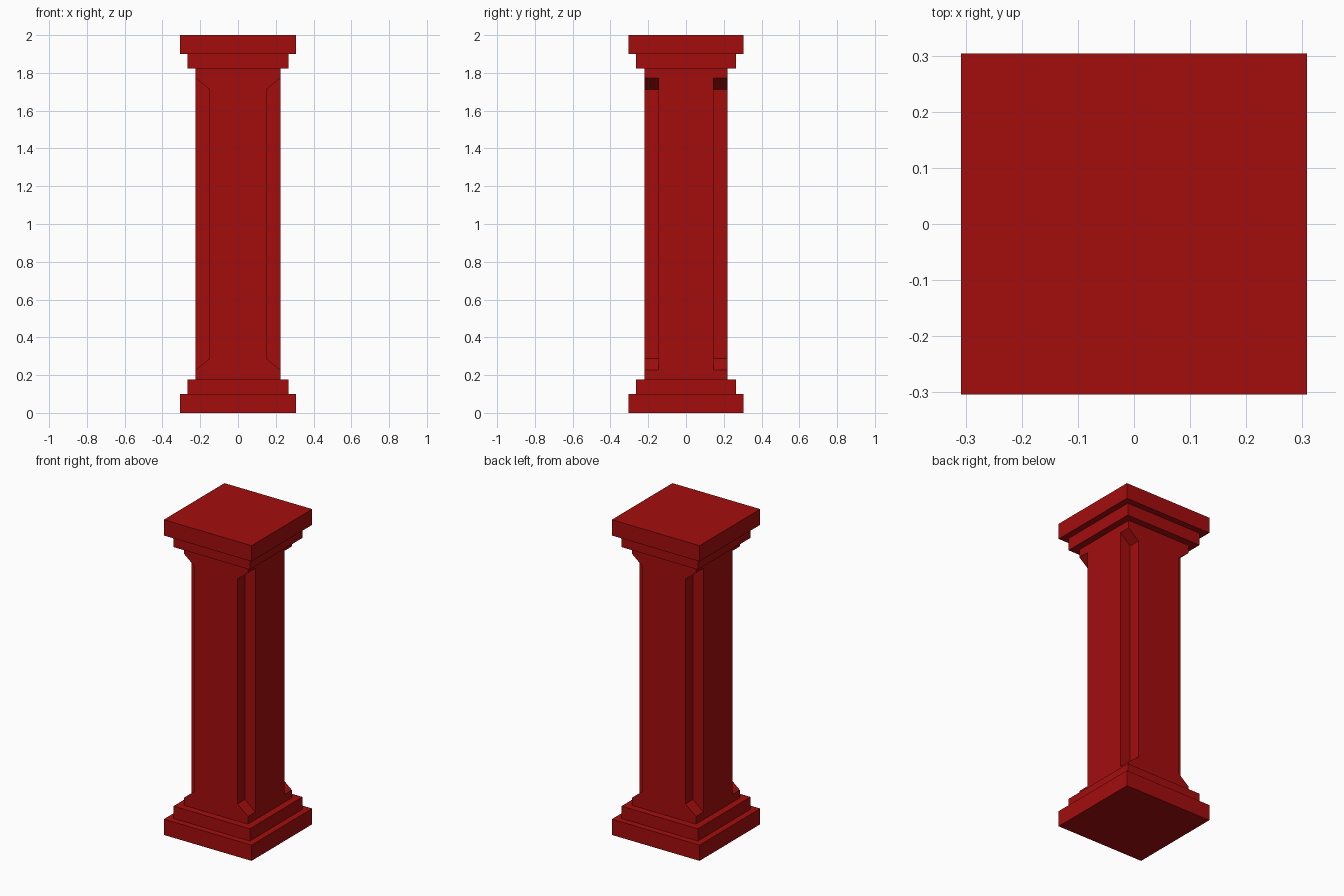
import bpy, bmesh

if "Cube" in bpy.data.objects:
    bpy.data.objects.remove(bpy.data.objects["Cube"])

red = bpy.data.materials.new("red")
red.diffuse_color = (0.37, 0.004, 0.004, 1)
red.use_nodes = True
red.node_tree.nodes["Principled BSDF"].inputs["Base Color"].default_value = red.diffuse_color


def make_object(name, bm):
    bmesh.ops.recalc_face_normals(bm, faces=bm.faces)
    mesh = bpy.data.meshes.new(name)
    bm.to_mesh(mesh)
    bm.free()
    mesh.materials.append(red)
    obj = bpy.data.objects.new(name, mesh)
    bpy.context.collection.objects.link(obj)
    return obj


# Stepped pillar: rectangular rings (half width, half depth, height), mirrored top to bottom
lower = [(0.308, 0.304, 0.0), (0.308, 0.304, 0.10),
         (0.268, 0.264, 0.10), (0.268, 0.264, 0.178),
         (0.224, 0.22, 0.178)]
rings = lower + [(x, y, 2 - z) for x, y, z in reversed(lower)]

bm = bmesh.new()
loops = [[bm.verts.new((sx * x, sy * y, z))
          for sx, sy in ((-1, -1), (1, -1), (1, 1), (-1, 1))]
         for x, y, z in rings]
for a, b in zip(loops, loops[1:]):
    for i in range(4):
        j = (i + 1) % 4
        bm.faces.new((a[i], a[j], b[j], b[i]))
bm.faces.new(loops[0])
bm.faces.new(loops[-1])
pillar = make_object("pillar", bm)

# Corner notches: trapezoid profile with sloped ends, run along y at each corner
inner_x, outer_x, inner_y, outer_y = 0.151, 0.254, 0.146, 0.25
z_inner = 0.287
z_outer = z_inner - (outer_x - inner_x) * 0.06 / 0.073
profile = [(inner_x, z_inner), (outer_x, z_outer),
           (outer_x, 2 - z_outer), (inner_x, 2 - z_inner)]

bm = bmesh.new()
for sx in (-1, 1):
    for sy in (-1, 1):
        face = bm.faces.new([bm.verts.new((sx * x, sy * inner_y, z)) for x, z in profile])
        out = bmesh.ops.extrude_face_region(bm, geom=[face], use_keep_orig=True)
        for v in out["geom"]:
            if isinstance(v, bmesh.types.BMVert):
                v.co.y = sy * outer_y
cutter = make_object("notch_cutter", bm)
cutter.hide_render = True

# Cut the notches and remove the helper
cut = pillar.modifiers.new("notches", 'BOOLEAN')
cut.operation = 'DIFFERENCE'
cut.solver = 'EXACT'
cut.object = cutter
bpy.context.view_layer.objects.active = pillar
pillar.select_set(True)
bpy.ops.object.modifier_apply(modifier=cut.name)
bpy.data.objects.remove(cutter)
